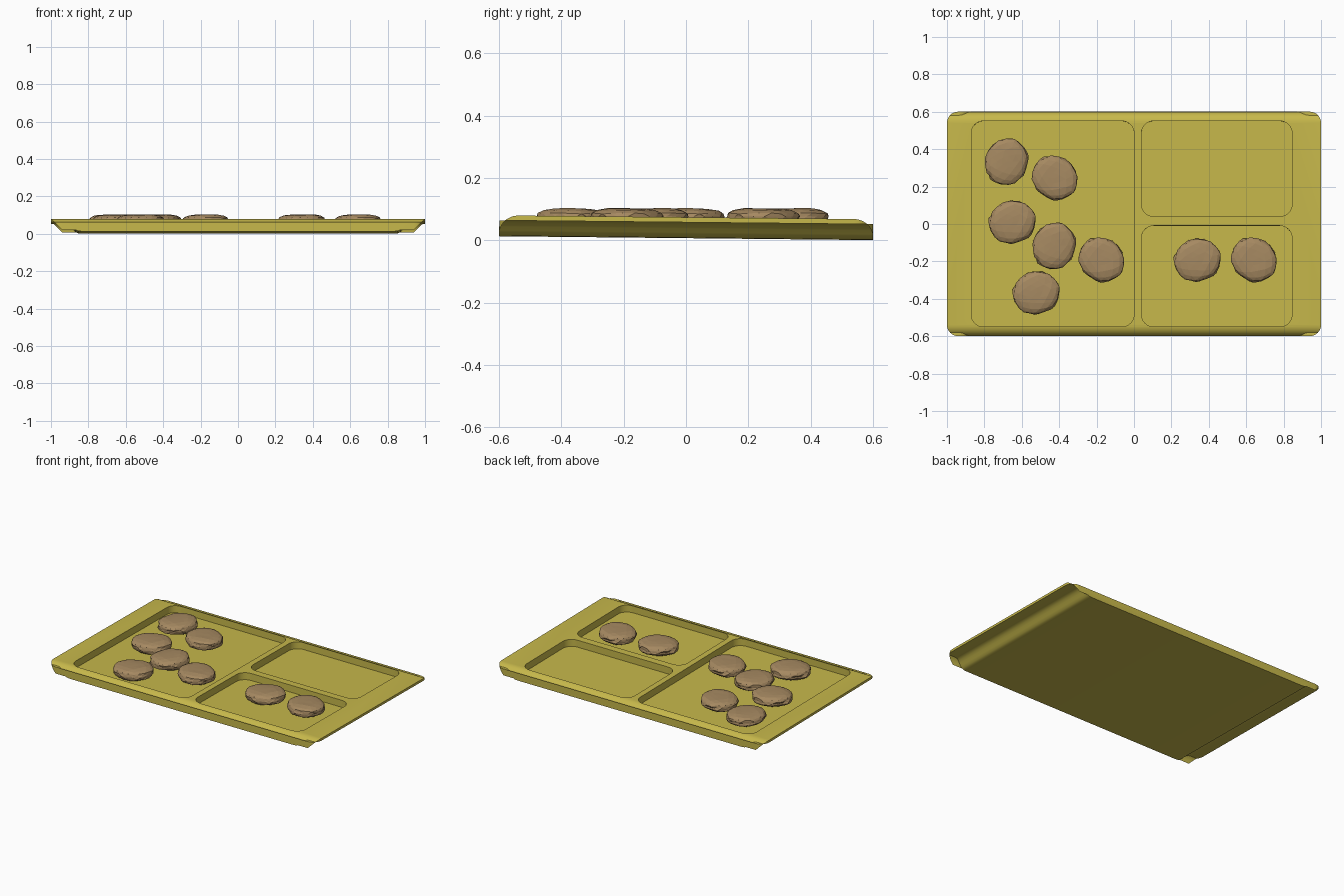
import bpy, bmesh, math
from mathutils import Vector, noise

if "Cube" in bpy.data.objects:
    bpy.data.objects.remove(bpy.data.objects["Cube"])

TILT = -0.0103            # tray leans very slightly back
TOP, UNDER, BASE, FLOOR = 0.074, 0.058, 0.007, 0.027


def material(name, rgb):
    m = bpy.data.materials.new(name)
    m.diffuse_color = (*rgb, 1)
    m.use_nodes = True
    m.node_tree.nodes["Principled BSDF"].inputs["Base Color"].default_value = m.diffuse_color
    return m


def add_object(name, bm, mat=None):
    bmesh.ops.recalc_face_normals(bm, faces=bm.faces)
    me = bpy.data.meshes.new(name)
    bm.to_mesh(me)
    bm.free()
    ob = bpy.data.objects.new(name, me)
    bpy.context.collection.objects.link(ob)
    if mat:
        me.materials.append(mat)
    return ob


def extrude(bm, points, offset):
    face = bm.faces.new([bm.verts.new(p) for p in points])
    new = bmesh.ops.extrude_face_region(bm, geom=[face])["geom"]
    verts = [v for v in new if isinstance(v, bmesh.types.BMVert)]
    bmesh.ops.translate(bm, vec=offset, verts=verts)


def rounded_rect(x0, x1, y0, y1, r, z, steps=8):
    corners = [(x1 - r, y1 - r), (x0 + r, y1 - r), (x0 + r, y0 + r), (x1 - r, y0 + r)]
    pts = []
    for k, (cx, cy) in enumerate(corners):
        for i in range(steps + 1):
            a = math.pi / 2 * (k + i / steps)
            pts.append((cx + r * math.cos(a), cy + r * math.sin(a), z))
    return pts


tray_mat = material("tray_olive", (0.57, 0.48, 0.07))
cookie_mat = material("cookie_brown", (0.38, 0.25, 0.12))

# Tray body: profile with side flanges, extruded front to back
half = [(1, TOP), (1, UNDER), (0.935, UNDER), (0.92, 0.056), (0.905, 0.049), (0.892, 0.038),
        (0.88, 0.026), (0.868, 0.015), (0.855, 0.009), (0.835, BASE)]
profile = half + [(-x, z) for x, z in reversed(half)]
bm = bmesh.new()
extrude(bm, [(x, -0.6, z) for x, z in profile], (0, 1.2, 0))
corners = [e for e in bm.edges
           if all(abs(abs(v.co.x) - 1) < 1e-4 for v in e.verts)
           and abs(e.verts[0].co.y - e.verts[1].co.y) < 1e-4]
bmesh.ops.bevel(bm, geom=corners, offset=0.06, segments=8, profile=0.5, affect='EDGES')
tray = add_object("tray", bm, tray_mat)

# Three compartments cut into the top
pockets = [(-0.87, 0.0, -0.55, 0.55), (0.04, 0.845, 0.04, 0.55), (0.04, 0.845, -0.55, -0.01)]
bpy.context.view_layer.objects.active = tray
for rect in pockets:
    bm = bmesh.new()
    extrude(bm, rounded_rect(*rect, 0.065, FLOOR), (0, 0, 0.2))
    cutter = add_object("pocket_cutter", bm)
    cutter.hide_render = True
    mod = tray.modifiers.new("pocket", 'BOOLEAN')
    mod.operation, mod.solver, mod.object = 'DIFFERENCE', 'EXACT', cutter
    bpy.ops.object.modifier_apply(modifier=mod.name)
    bpy.data.objects.remove(cutter)
tray.select_set(True)
bpy.ops.object.shade_smooth_by_angle(angle=math.radians(30))
tray.rotation_euler.x = TILT

# Rough cookie: flattened lumpy ball with a cracked surface, flat faces
bm = bmesh.new()
bmesh.ops.create_icosphere(bm, subdivisions=3, radius=1)
for v in bm.verts:
    d = v.co.normalized()
    r = math.hypot(d.x, d.y)
    d /= (r ** 3.5 + abs(d.z) ** 3.5) ** (1 / 3.5)      # pillow shape
    lump = 1 + 0.06 * noise.noise(d * 1.7) + 0.06 * noise.noise(d * 5)
    crack = 0.10 * noise.noise(Vector((d.x * 6, d.y * 6, d.z * 2)))
    v.co = (d.x * 0.126 * lump, d.y * 0.111 * lump, d.z * 0.036 * (1 + crack))
cookie_mesh = bpy.data.meshes.new("cookie")
bm.to_mesh(cookie_mesh)
bm.free()
cookie_mesh.materials.append(cookie_mat)

# Six cookies in the large compartment, two in the small front one
placements = [(-0.68, 0.335, 70), (-0.422, 0.245, -38), (-0.648, 0.01, 15), (-0.425, -0.115, 70),
              (-0.172, -0.193, -38), (-0.52, -0.368, 15), (0.342, -0.193, 15), (0.643, -0.193, -38)]
for i, (x, y, angle) in enumerate(placements):
    ob = bpy.data.objects.new(f"cookie_{i + 1}", cookie_mesh)
    ob.location = (x, y, 0.067)
    ob.rotation_euler.z = math.radians(angle)
    bpy.context.collection.objects.link(ob)
